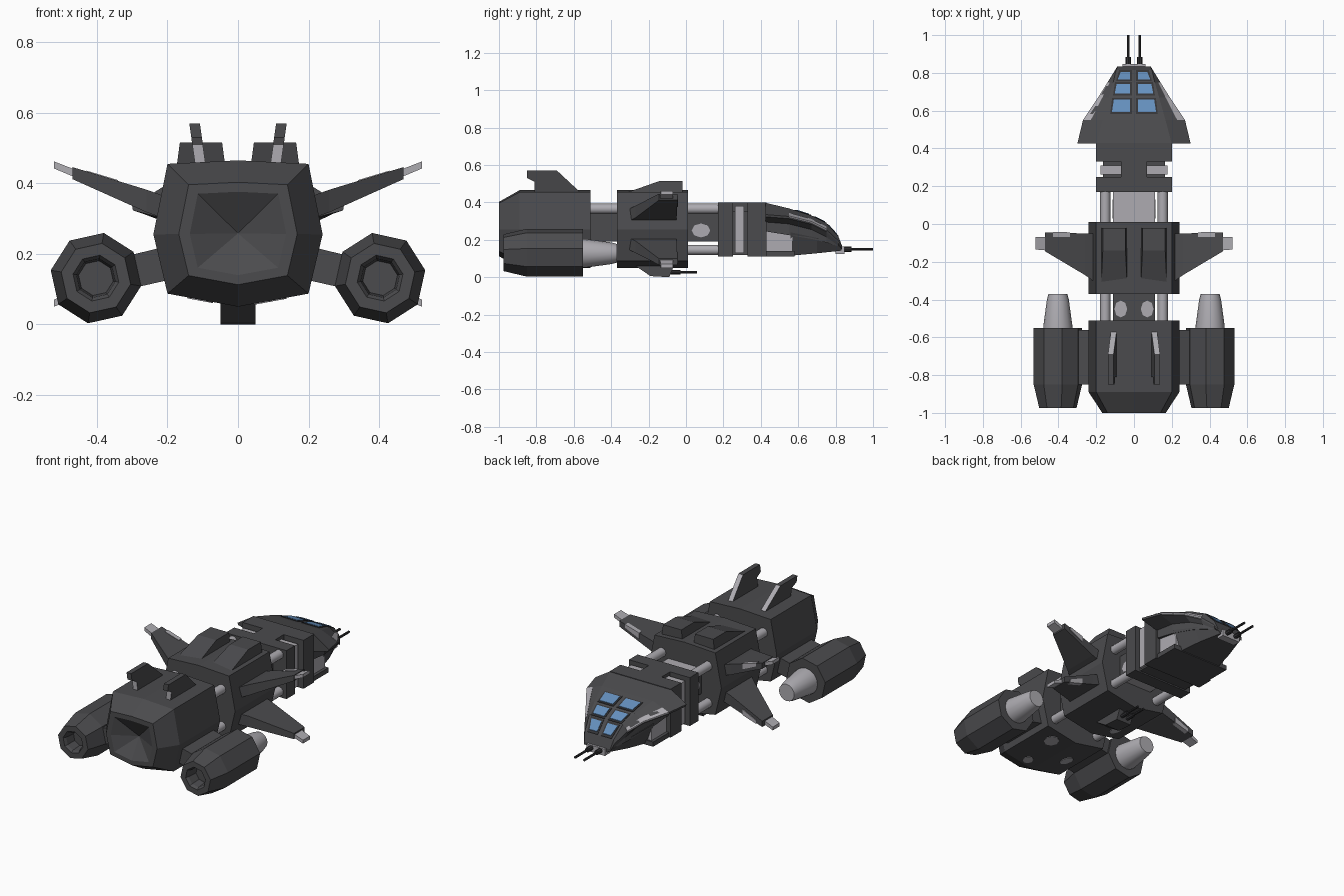
import bpy, bmesh, math
from mathutils import Vector

if "Cube" in bpy.data.objects:
    bpy.data.objects.remove(bpy.data.objects["Cube"])


def mat(name, col):
    m = bpy.data.materials.new(name)
    m.diffuse_color = (*col, 1)
    m.use_nodes = True
    m.node_tree.nodes["Principled BSDF"].inputs["Base Color"].default_value = m.diffuse_color
    return m


DARK = mat("dark_hull", (0.07, 0.07, 0.075))
LIGHT = mat("bare_metal", (0.42, 0.41, 0.44))
GLASS = mat("blue_glass", (0.13, 0.28, 0.52))
TRIM = mat("black_trim", (0.035, 0.035, 0.038))


def loft(name, loops, mats=DARK, mirror="", origin=(0, 0, 0), rule=None, smooth=False):
    """Skin equal-sized loops of points, cap both ends, optionally mirror about the origin."""
    o = Vector(origin)
    bm = bmesh.new()
    rings = [[bm.verts.new(Vector(p) - o) for p in loop] for loop in loops]
    n = len(rings[0])
    for a, b in zip(rings, rings[1:]):
        for i in range(n):
            bm.faces.new((a[i], a[(i + 1) % n], b[(i + 1) % n], b[i]))
    bm.faces.new(rings[0])
    bm.faces.new(rings[-1])
    bmesh.ops.recalc_face_normals(bm, faces=bm.faces)
    bm.normal_update()
    if rule:
        for f in bm.faces:
            f.material_index = int(rule(f.normal, f.calc_center_median() + o))
    me = bpy.data.meshes.new(name)
    bm.to_mesh(me)
    bm.free()
    for m in (mats if isinstance(mats, tuple) else (mats,)):
        me.materials.append(m)
    ob = bpy.data.objects.new(name, me)
    ob.location = o
    bpy.context.collection.objects.link(ob)
    if mirror:
        md = ob.modifiers.new("mirror", 'MIRROR')
        md.use_axis = ["x" in mirror, "y" in mirror, "z" in mirror]
    if smooth:
        bpy.context.view_layer.objects.active = ob
        ob.select_set(True)
        bpy.ops.object.shade_smooth_by_angle(angle=math.radians(40))
        ob.select_set(False)
    return ob


def box(name, x, y, z, m=DARK, **k):
    return loft(name, [[(a, y[0], z[0]), (a, y[1], z[0]), (a, y[1], z[1]), (a, y[0], z[1])] for a in x], m, **k)


def tube(name, x, z, rings, sides, m, turn=0, **k):
    """Round part along y from (y, radius) rings."""
    ang = [math.radians(turn) + 2 * math.pi * i / sides for i in range(sides)]
    return loft(name, [[(x + r * math.cos(a), y, z + r * math.sin(a)) for a in ang] for y, r in rings], m, **k)


MID = 0.258


def hull(y, s=1.0):
    half = [(0, .465), (.2, .455), (.24, .255), (.2, .087), (0, .05)]
    full = half + [(-x, z) for x, z in half[3:0:-1]]
    return [(x * s, y, MID + (z - MID) * s) for x, z in full]


# Main hull: rear section with recessed exhaust, and middle section
loft("rear_hull", [hull(-.51), hull(-.89), hull(-1, .7), hull(-1, .57), hull(-.93, .01)])
loft("middle_hull", [hull(-.37), hull(.01)])

# Spine cores and connecting pipes
box("rear_core", (-.11, .11), (-.55, -.34), (.19, .34))
box("front_core", (-.11, .11), (-.02, .2), (.19, .34), (LIGHT, DARK), rule=lambda n, c: abs(n.x) > .5)
tube("connecting_pipes", .152, .366, [(-.54, .027), (.2, .027)], 12, LIGHT, mirror="xz",
     origin=(0, 0, .256), smooth=True)


def disc(name, centre, u, v, r):
    """Thin worn-metal patch on a plane spanned by u and v."""
    u, v = Vector(u).normalized(), Vector(v).normalized()
    n = u.cross(v) * .003
    pts = [Vector(centre) + r * (u * math.cos(a * math.pi / 4) + v * .75 * math.sin(a * math.pi / 4)) for a in range(8)]
    loft(name, [[p - n for p in pts], [p + n for p in pts]], LIGHT)


# Worn paint patches
for sx in (-1, 1):
    disc("core_side_patch", (sx * .11, .08, .25), (0, 1, 0), (0, 0, 1), .05)
    disc("core_top_patch", (sx * .07, -.45, .34), (0, 1, 0), (1, 0, 0), .045)
for x, y, r in ((.1, -.6, .05), (-.11, -.72, .045), (.07, -.84, .035), (-.1, -.28, .04)):
    disc("belly_patch", (x, y, .05 + abs(x) * .185), (0, 1, 0), (1, 0, math.copysign(.185, x)), r)

# Top wedges on the middle hull
wedge = [(-.31, .455), (-.14, .515), (-.02, .515), (-.02, .45)]
loft("roof_wedge", [[(x + (.008 * s if z > .5 else 0), y, z) for y, z in wedge] for x, s in ((.037, 1), (.173, -1))],
     mirror="x")

# Four splayed wings with bare metal tips
W = dict(mirror="xz", origin=(0, 0, .256))


def wing_loop(x, y0, y1, z, t):
    return [(x, y0, z - t), (x, y1, z - t), (x, y1, z + t), (x, y0, z + t)]


loft("wings", [wing_loop(.19, -.32, -.05, .325, .032), wing_loop(.26, -.27, -.05, .35, .032),
               wing_loop(.47, -.145, -.045, .429, .017)], **W)
loft("wing_tips", [wing_loop(.46, -.14, -.07, .427, .011), wing_loop(.522, -.135, -.07, .452, .01)], LIGHT, **W)
loft("wing_edge_strips", [wing_loop(.34, -.07, -.044, .392, .017), wing_loop(.43, -.07, -.042, .426, .01)], LIGHT, **W)

# Belly gun turret
belly = [(-.27, .06), (-.19, .006), (-.09, 0), (-.065, .06)]
loft("belly_turret", [[(x, y, z) for y, z in belly] for x in (-.05, .05)])
tube("belly_gun", .02, .027, [(-.1, .012), (-.03, .012), (-.03, .007), (.06, .007)], 8, TRIM, mirror="x")

# Engine pods, intake cones and pylons
tube("engine_pods", .403, .131, [(-.55, .13), (-.85, .13), (-.975, .1), (-.975, .066), (-.96, .056), (-.9, .05)],
     8, DARK, turn=10, mirror="x")
tube("intake_cones", .403, .128, [(-.58, .078), (-.54, .077), (-.4, .058), (-.37, .05)], 16, LIGHT,
     mirror="x", smooth=True)
loft("engine_pylons", [[(.2, y, .125), (.31, y, .1), (.33, y, .19), (.2, y, .222)] for y in (-.85, -.56)], mirror="x")

# Tail fins, bare metal on the leading slope and lower trailing edge
fin = [(-.81, .44), (-.55, .44), (-.69, .57), (-.85, .57), (-.85, .53), (-.81, .51)]
loft("tail_fins", [[(.107 + (z - .455) * .14 + t, y, z) for y, z in fin] for t in (-.015, .015)], (DARK, LIGHT),
     mirror="x", rule=lambda n, c: abs(n.y) > .3 and c.z < .53 and abs(n.x) < .5)

# Neck: two frames, bare metal band in the groove, roof and core bridge
for y in ((.17, .25), (.33, .43)):
    box("neck_frame", (-.2, .2), y, (.112, .4))
box("neck_core", (-.165, .165), (.24, .34), (.12, .35))
box("neck_band", (-.178, .178), (.262, .31), (.13, .38), LIGHT)
box("neck_bridge", (-.07, .07), (.24, .34), (.3, .4))

# Head shell rows: y, roof half width, roof z, flare half width, flare z, wall half width, wall bottom z
SHELL = [(.425, .2, .398, .3, .335, .19, .245), (.55, .167, .368, .27, .325, .18, .225),
         (.67, .133, .33, .19, .295, .15, .205), (.75, .11, .29, .14, .255, .125, .185),
         (.815, .095, .218, .1, .195, .09, .165), (.835, .085, .165, .088, .16, .085, .15)]
loops = []
for y, tx, tz, ox, oz, wx, bz in SHELL:
    half = [(tx, tz), (ox, oz), (ox - .002, oz - .012), (wx, max(oz - .04, bz + .003)), (wx, bz)]
    loops.append([(x, y, z) for x, z in half] + [(-x, y, z) for x, z in half[::-1]])
loft("head_shell", loops)

# Lower head: recessed bare panel, belly plate and chin
box("head_side_panel", (-.172, .172), (.41, .57), (.13, .3), LIGHT)
box("head_belly_plate", (-.19, .19), (.41, .58), (.112, .14))
chin = [(.56, .183, .24, .14, .115), (.7, .143, .21, .11, .128), (.832, .085, .16, .065, .142)]
loft("chin", [[(w, y, t), (b, y, z), (-b, y, z), (-w, y, t)] for y, w, t, b, z in chin])


def roof_z(y):
    for a, b in zip(SHELL, SHELL[1:]):
        if a[0] <= y <= b[0]:
            return a[2] + (b[2] - a[2]) * (y - a[0]) / (b[0] - a[0])


# Cockpit windows: black surround plates with blue panes on top
for y0, y1, x0, x1 in ((.592, .658, .117, .107), (.69, .742, .102, .092), (.765, .806, .086, .07)):
    for name, grow, lift, m in (("window_surround", .009, .003, TRIM), ("window_pane", 0, .006, GLASS)):
        ya, yb = y0 - grow, y1 + grow
        xi = .02 - grow
        quad = [(xi, ya), (x0 + grow, ya), (x1 + grow, yb), (xi, yb)]
        loft(name, [[(x, y, roof_z(y) + d) for x, y in quad] for d in (-.003, lift)], m, mirror="x")

# Worn strip along the head flare edge
strip = []
for a in SHELL[1:4]:
    strip += [(Vector((a[1], a[0], a[2])).lerp(Vector((a[3], a[0], a[4])), f)) for f in (.6, 1.0)]
for i in (0, 2):
    q = [strip[i], strip[i + 1], strip[i + 3], strip[i + 2]]
    loft("flare_wear", [[p + Vector((0, 0, d)) for p in q] for d in (-.003, .003)], LIGHT, mirror="x")

# Nose gun mount and twin barrels
box("nose_mount", (-.06, .06), (.8, .848), (.125, .165), LIGHT)
tube("nose_guns", .03, .15, [(.83, .014), (.885, .014), (.885, .007), (1, .007)], 8, TRIM, mirror="x")
